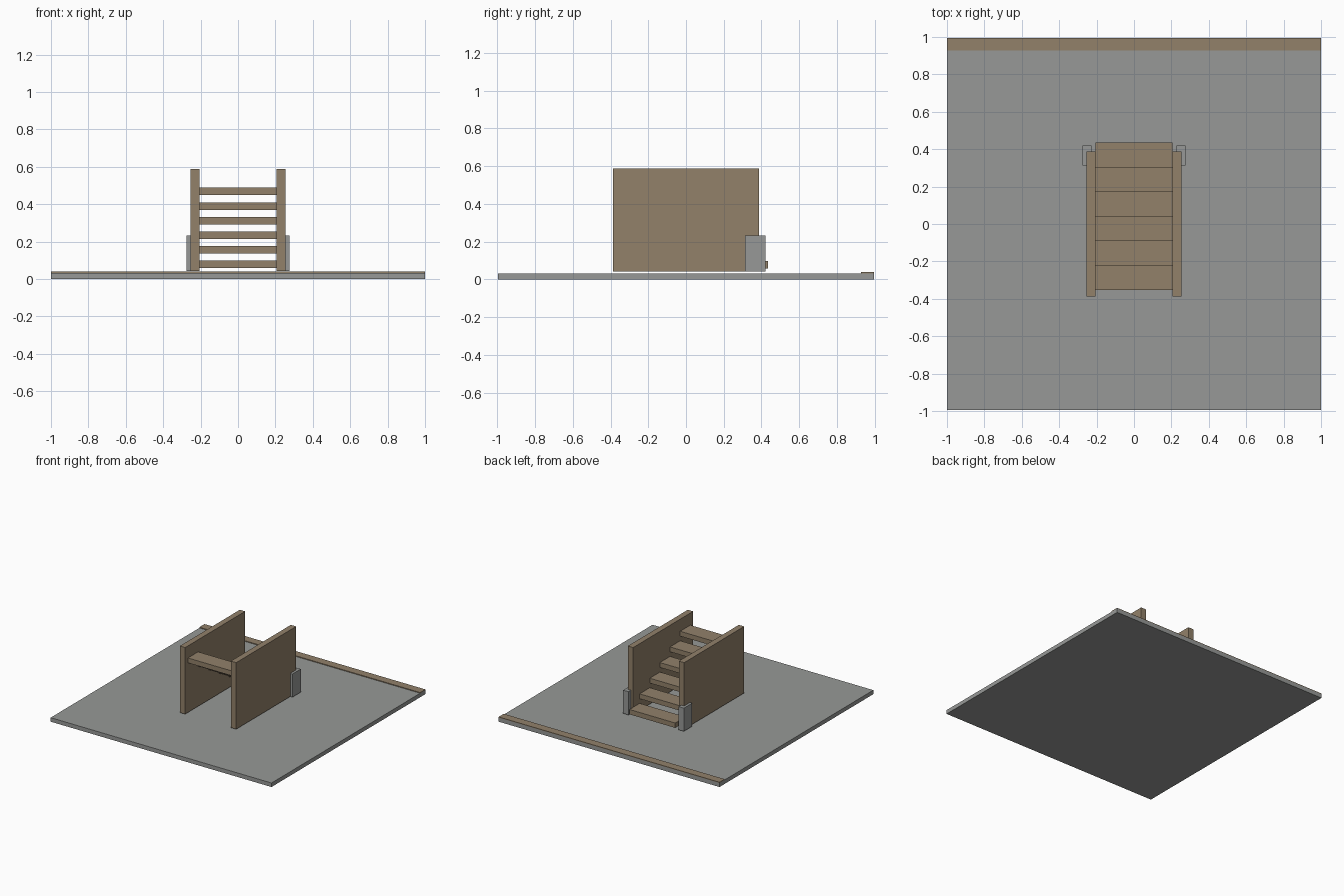
import bpy

if "Cube" in bpy.data.objects:
    bpy.data.objects.remove(bpy.data.objects["Cube"])


def material(name, rgb):
    lin = [((c / 255 + 0.055) / 1.055) ** 2.4 for c in rgb]
    m = bpy.data.materials.new(name)
    m.diffuse_color = (*lin, 1)
    m.use_nodes = True
    m.node_tree.nodes["Principled BSDF"].inputs["Base Color"].default_value = m.diffuse_color
    return m


wood = material("brown wood", (146, 129, 106))
stone = material("grey concrete", (151, 153, 151))


def box(name, x, y, z, mat):
    """Box spanning the given (min, max) ranges."""
    spans = (x, y, z)
    verts = [(x[i], y[j], z[k]) for i in (0, 1) for j in (0, 1) for k in (0, 1)]
    faces = [(0, 1, 3, 2), (4, 6, 7, 5), (0, 4, 5, 1),
             (2, 3, 7, 6), (0, 2, 6, 4), (1, 5, 7, 3)]
    me = bpy.data.meshes.new(name)
    me.from_pydata(verts, [], faces)
    me.materials.append(mat)
    bpy.context.collection.objects.link(bpy.data.objects.new(name, me))


# Floor slab with a thin wooden edge strip at the back
box("floor_slab", (-1, 1), (-0.995, 0.995), (0, 0.033), stone)
box("edge_strip", (-1, 1), (0.928, 0.995), (0.033, 0.039), wood)

# Side panels and the small posts at their rear corners
for side, s in (("left", -1), ("right", 1)):
    box(side + "_panel", sorted((s * 0.207, s * 0.255)), (-0.388, 0.388), (0.042, 0.587), wood)
    box(side + "_post", sorted((s * 0.227, s * 0.275)), (0.312, 0.42), (0.042, 0.232), stone)

# Six open treads climbing from back to front
for i in range(6):
    y = 0.303 - 0.131 * i
    z = 0.058 + 0.078 * i
    box(f"tread_{i + 1}", (-0.207, 0.207), (y, y + 0.132), (z, z + 0.04), wood)
